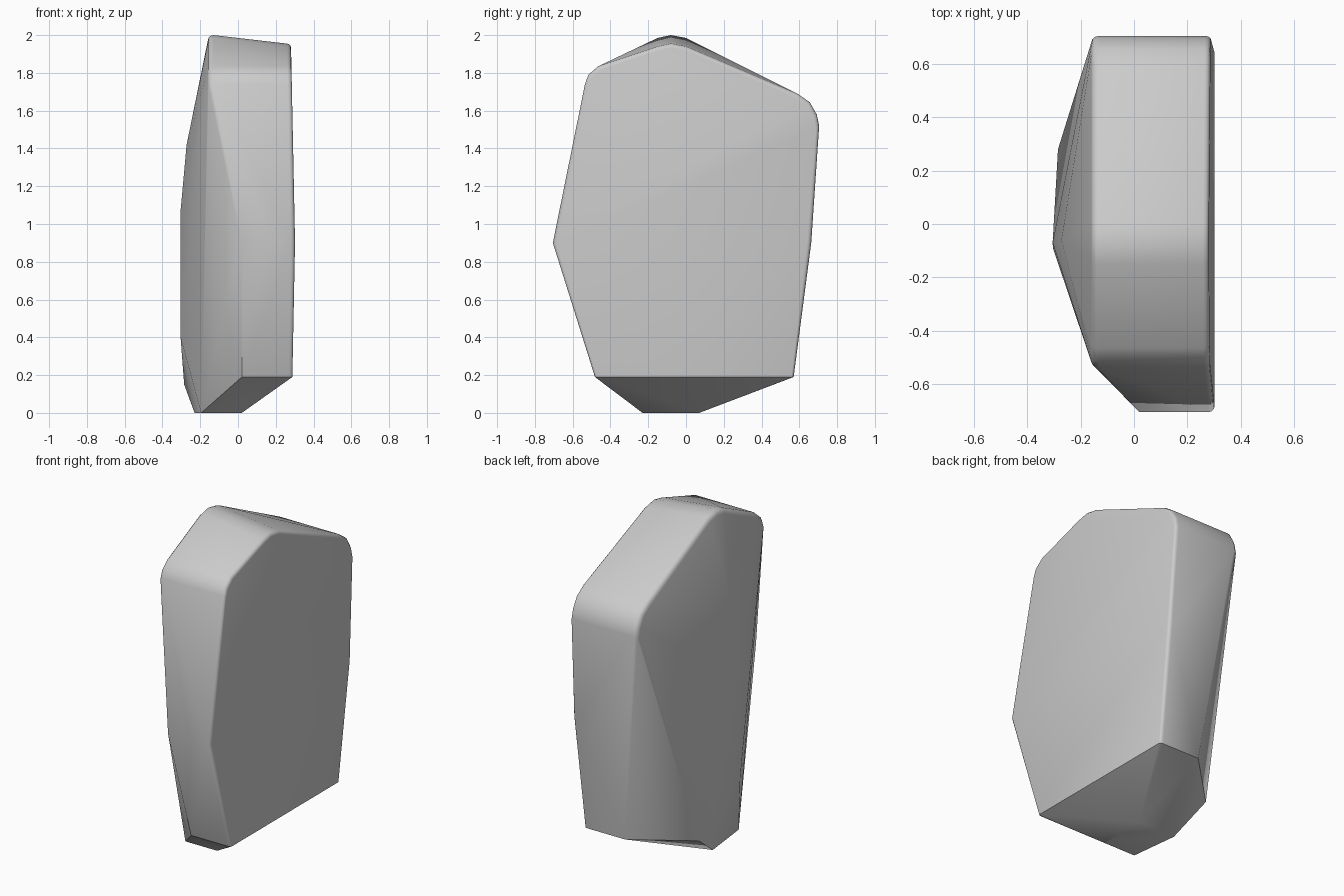
import bpy, bmesh, math

cube = bpy.data.objects.get("Cube")
if cube:
    bpy.data.objects.remove(cube, do_unlink=True)

# Side outline (y, z): rounded crown and shoulders, then the lower body
CROWN = [(-.535, 1.74), (-.517, 1.79), (-.465, 1.835), (-.15, 1.985), (-.08, 2.0),
         (0, 1.985), (.59, 1.69), (.655, 1.645), (.692, 1.58), (.705, 1.52)]
LOWER = [(.663, .9), (.57, .19), (-.482, .19), (-.705, .9)]
BASE_Z = .19


def inset(y, z, amount):
    """Move an outline point towards the middle of the slab."""
    dy, dz = y, z - 1
    size = math.hypot(dy, dz)
    new_z = z if z <= BASE_Z else z - dz / size * amount
    return y - dy / size * amount, new_z


def rounded_rim(outline, x_at, side, radius):
    """Quarter-round rim around an outline on one side of the slab."""
    points = []
    for y, z in outline:
        for step in range(4):
            a = step / 3 * math.pi / 2
            py, pz = inset(y, z, radius * (1 - math.cos(a)))
            points.append((x_at(z) - side * radius * (1 - math.sin(a)), py, pz))
    return points


# Flat left side, with a slightly lower crown
left_outline = [(y, z - .045 if abs(y) < .2 else z) for y, z in CROWN] + LOWER
points = rounded_rim(left_outline, lambda z: .302 - .02 * abs(z - .9), 1, .022)

# Rounded crown rim on the right side
points += rounded_rim(CROWN, lambda z: -.16, -1, .03)

# Lower right edges, the bulging right side and the small foot
points += [(.02, -.705, .9), (.02, -.482, BASE_Z), (.014, .57, BASE_Z)]
points += [(-.272, -.06, 1.42), (-.305, -.07, 1.06), (-.304, -.09, .4), (-.285, .28, .15)]
points += [(-.23, .07, 0), (-.195, -.23, 0), (.02, -.23, 0), (.02, .07, 0)]

# Wrap the stone around the points
bm = bmesh.new()
for p in points:
    bm.verts.new(p)
bmesh.ops.convex_hull(bm, input=bm.verts[:])
bmesh.ops.delete(bm, geom=[v for v in bm.verts if not v.link_faces], context='VERTS')
bmesh.ops.dissolve_limit(bm, angle_limit=math.radians(1), verts=bm.verts[:], edges=bm.edges[:])
bmesh.ops.recalc_face_normals(bm, faces=bm.faces[:])
mesh = bpy.data.meshes.new("standing_stone")
bm.to_mesh(mesh)
bm.free()

stone = bpy.data.objects.new("standing_stone", mesh)
bpy.context.collection.objects.link(stone)

# Stone colour
grey = bpy.data.materials.new("stone_grey")
grey.use_nodes = True
colour = (.6, .6, .6, 1)
grey.diffuse_color = colour
grey.node_tree.nodes["Principled BSDF"].inputs["Base Color"].default_value = colour
mesh.materials.append(grey)

# Soft shading that keeps the strong creases
bpy.ops.object.select_all(action='DESELECT')
stone.select_set(True)
bpy.context.view_layer.objects.active = stone
bpy.ops.object.shade_smooth_by_angle(angle=math.radians(32))
